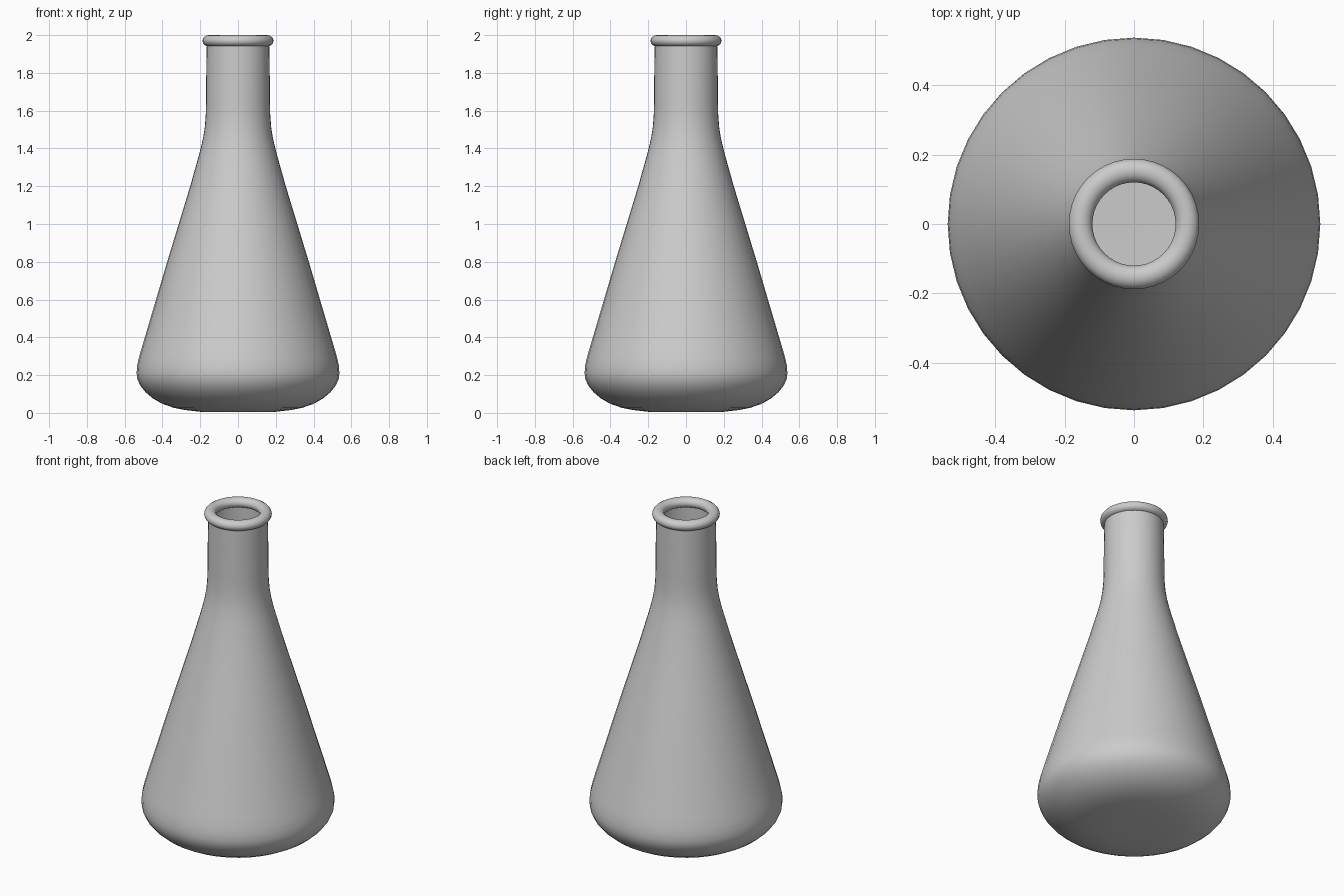
import bpy, bmesh, math

if "Cube" in bpy.data.objects:
    bpy.data.objects.remove(bpy.data.objects["Cube"])

SEGMENTS = 40


def lathe(name, profile, closed=False):
    """Spin an (r, z) profile around z; r = 0 becomes a pole."""
    bm = bmesh.new()
    verts = [bm.verts.new((r, 0, z)) for r, z in profile]
    edges = [bm.edges.new(p) for p in zip(verts, verts[1:])]
    if closed:
        edges.append(bm.edges.new((verts[-1], verts[0])))
    bmesh.ops.spin(bm, geom=verts + edges, cent=(0, 0, 0), axis=(0, 0, 1),
                   angle=math.tau, steps=SEGMENTS, use_merge=True)
    bmesh.ops.remove_doubles(bm, verts=bm.verts, dist=1e-4)
    bmesh.ops.recalc_face_normals(bm, faces=bm.faces)
    # An open shell must face outward: check the widest part
    test = max(bm.faces, key=lambda f: f.calc_center_median().xy.length)
    if test.normal.dot(test.calc_center_median() * 1.0) < 0 and not closed:
        bmesh.ops.reverse_faces(bm, faces=bm.faces)
    for f in bm.faces:
        f.smooth = True
    mesh = bpy.data.meshes.new(name)
    bm.to_mesh(mesh)
    bm.free()
    obj = bpy.data.objects.new(name, mesh)
    bpy.context.collection.objects.link(obj)
    return obj


# Thin open shell: base, rounded heel, cone and straight neck
lathe("flask_body", [
    (0, 0.005), (0.10, 0.004), (0.20, 0.006), (0.28, 0.015), (0.34, 0.027),
    (0.40, 0.048), (0.45, 0.076), (0.49, 0.110), (0.518, 0.145),
    (0.533, 0.18), (0.537, 0.21), (0.534, 0.25), (0.524, 0.295),
    (0.508, 0.35), (0.434, 0.60), (0.375, 0.80), (0.314, 1.00),
    (0.253, 1.20), (0.208, 1.36), (0.195, 1.41), (0.184, 1.46),
    (0.176, 1.51), (0.171, 1.57), (0.169, 1.64), (0.168, 1.80),
    (0.165, 1.965)])

# Rolled lip around the mouth
lathe("flask_lip", [(0.154 + 0.034 * math.cos(a), 1.97 + 0.03 * math.sin(a))
                    for a in (math.tau * i / 16 for i in range(16))], closed=True)
